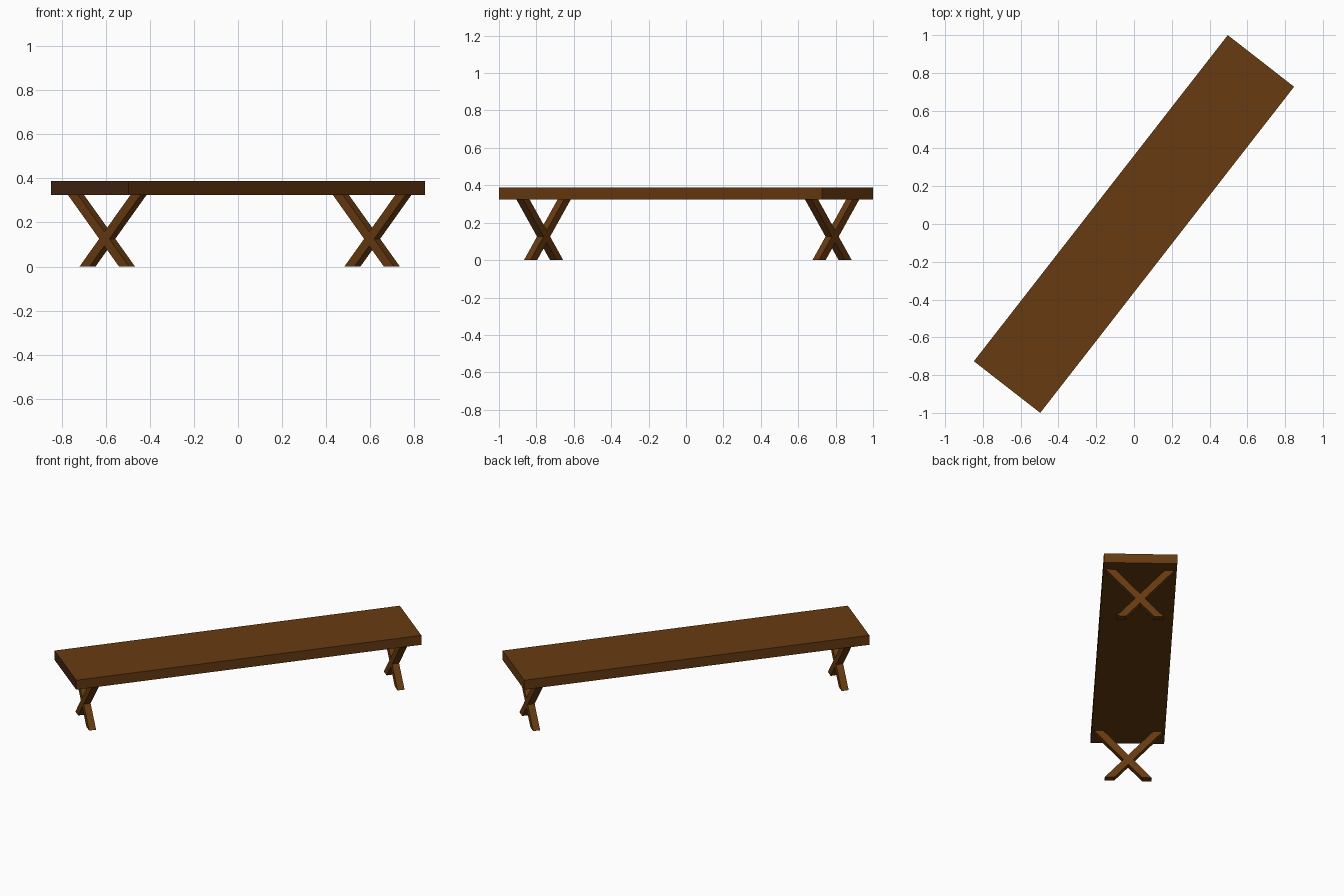
import bpy, bmesh, math
from mathutils import Matrix

if "Cube" in bpy.data.objects:
    bpy.data.objects.remove(bpy.data.objects["Cube"])

TURN = Matrix.Rotation(math.radians(52.1), 4, 'Z')   # bench sits diagonally
SEAT_BOTTOM, SEAT_TOP = 0.324, 0.387


def material(name, colour):
    m = bpy.data.materials.new(name)
    m.diffuse_color = (*colour, 1)
    m.use_nodes = True
    m.node_tree.nodes["Principled BSDF"].inputs["Base Color"].default_value = m.diffuse_color
    return m


wood = material("brown wood", (0.135, 0.043, 0.0055))
end_wood = material("dark end grain", (0.055, 0.018, 0.006))


def prism(name, outline, x0, x1, mats):
    """Extrude a (y, z) outline along the bench length from x0 to x1."""
    bm = bmesh.new()
    face = bm.faces.new([bm.verts.new((x0, y, z)) for y, z in outline])
    ext = bmesh.ops.extrude_face_region(bm, geom=[face])
    new = [g for g in ext["geom"] if isinstance(g, bmesh.types.BMVert)]
    bmesh.ops.translate(bm, verts=new, vec=(x1 - x0, 0, 0))
    bmesh.ops.recalc_face_normals(bm, faces=bm.faces)
    # second material, if any, goes on the near end
    if len(mats) > 1:
        for f in bm.faces:
            f.material_index = int(f.normal.x < -0.9)
    bm.transform(TURN)
    me = bpy.data.meshes.new(name)
    bm.to_mesh(me)
    bm.free()
    for m in mats:
        me.materials.append(m)
    ob = bpy.data.objects.new(name, me)
    bpy.context.collection.objects.link(ob)
    return ob


# Seat plank
W = 0.2225
prism("seat", [(-W, SEAT_BOTTOM), (W, SEAT_BOTTOM), (W, SEAT_TOP), (-W, SEAT_TOP)],
      -1.094, 1.094, [wood, end_wood])

# Crossed legs: X outline from foot spread b, top spread a, half bar width h
a, b, h, H = 0.179, 0.1135, 0.029, SEAT_BOTTOM
slope = (a + b) / H
zc = b / slope
right = [(b - h, 0), (b + h, 0), (h, zc), (a + h, H), (a - h, H)]
cross = ([(0, zc - h / slope)] + right + [(0, zc + h / slope)]
         + [(-y, z) for y, z in reversed(right)])
for name, x in (("near_crossed_legs", -0.965), ("far_crossed_legs", 0.99)):
    prism(name, cross, x - 0.022, x + 0.022, [wood])
